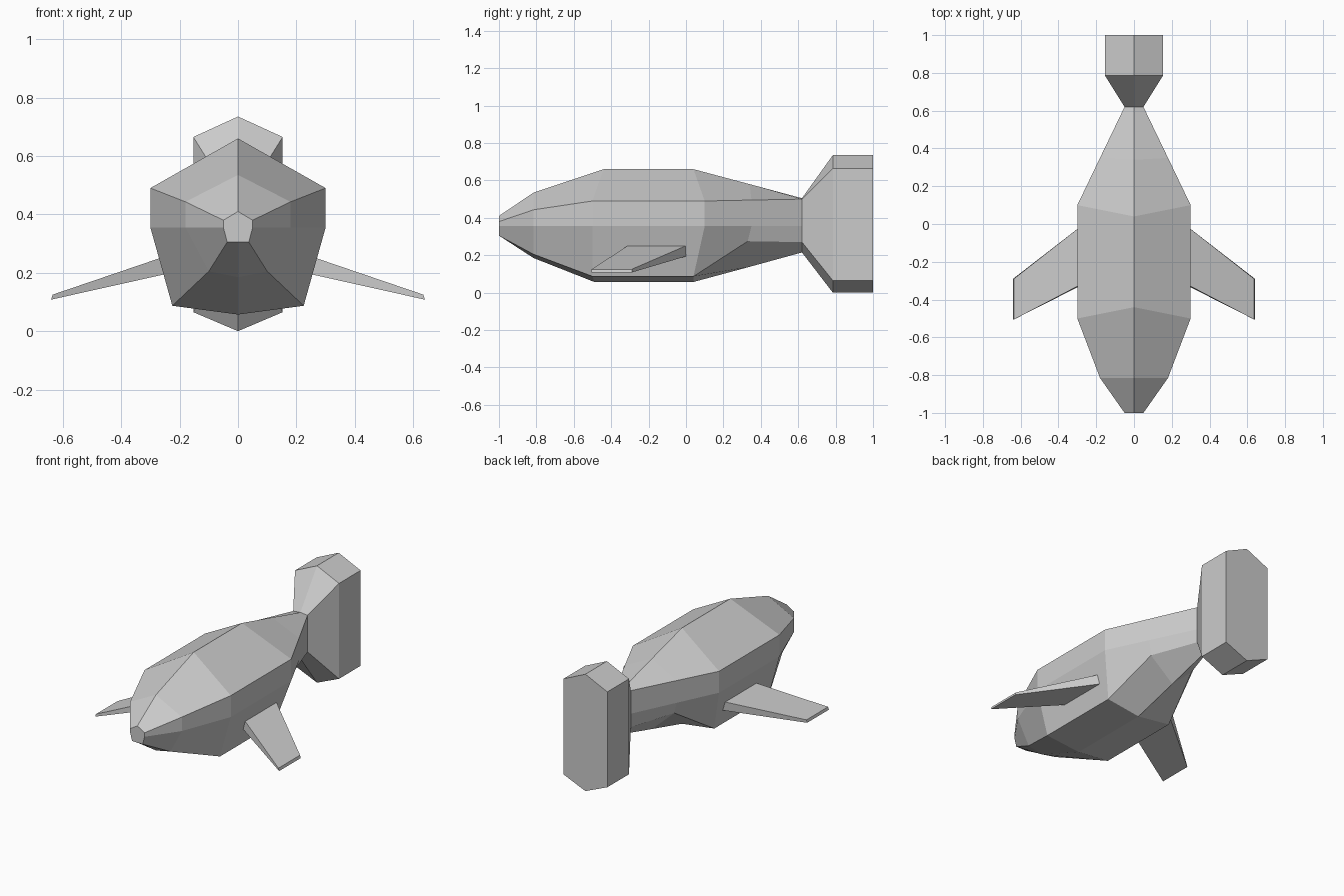
import bpy, bmesh

if "Cube" in bpy.data.objects:
    bpy.data.objects.remove(bpy.data.objects["Cube"])


def loft(name, rings):
    """Bridge closed rings of equal length into a capped solid."""
    bm = bmesh.new()
    loops = [[bm.verts.new(p) for p in r] for r in rings]
    n = len(loops[0])
    for a, b in zip(loops, loops[1:]):
        for i in range(n):
            j = (i + 1) % n
            bm.faces.new((a[i], a[j], b[j], b[i]))
    bm.faces.new(loops[0])
    bm.faces.new(loops[-1])
    bmesh.ops.recalc_face_normals(bm, faces=bm.faces)
    me = bpy.data.meshes.new(name)
    bm.to_mesh(me)
    bm.free()
    ob = bpy.data.objects.new(name, me)
    bpy.context.collection.objects.link(ob)
    return ob


def ring(y, top, side, mid, low, bottom, dy=(0, 0, 0, 0, 0)):
    """Symmetric eight-sided section: top, side, mid, low, bottom and mirror."""
    half = [(0, top), side, mid, low, (0, bottom)]
    right = [(x, y + d, z) for (x, z), d in zip(half, dy)]
    return right + [(-x, yy, z) for x, yy, z in reversed(right[1:4])]


# Body, nose to tail stalk
stalk = ring(0.62, 0.505, (0.05, 0.50), (0.05, 0.355), (0.05, 0.27), 0.215)
loft("body", [
    ring(-1.0, 0.41, (0.05, 0.38), (0.05, 0.355), (0.037, 0.305), 0.305),
    ring(-0.815, 0.535, (0.18, 0.443), (0.18, 0.355), (0.10, 0.205), 0.185),
    ring(-0.50, 0.66, (0.30, 0.49), (0.30, 0.355), (0.225, 0.087), 0.057,
         (0.06, 0, 0, 0, 0.01)),
    ring(0.10, 0.66, (0.30, 0.49), (0.30, 0.355), (0.225, 0.087), 0.057,
         (-0.06, 0, 0, -0.06, -0.06)),
    ring(0.35, 0.58, (0.18, 0.495), (0.18, 0.355), (0.15, 0.275), 0.138,
         (-0.01, 0, 0, -0.02, -0.01)),
    stalk,
])

# Flared vertical tail
flare = [(0.735), (0.153, 0.665), (0.153, 0.355), (0.153, 0.065), 0.0]
loft("tail", [stalk, ring(0.785, *flare), ring(1.0, *flare)])

# Side fins
for s, label in ((1, "left"), (-1, "right")):
    root = [(s * 0.262, -0.31, 0.252), (s * 0.262, 0.003, 0.252),
            (s * 0.25, 0.003, 0.195), (s * 0.25, -0.31, 0.195)]
    tip = [(s * 0.635, -0.505, 0.125), (s * 0.635, -0.29, 0.125),
           (s * 0.64, -0.29, 0.108), (s * 0.64, -0.505, 0.108)]
    loft(label + "_fin", [root, tip])
